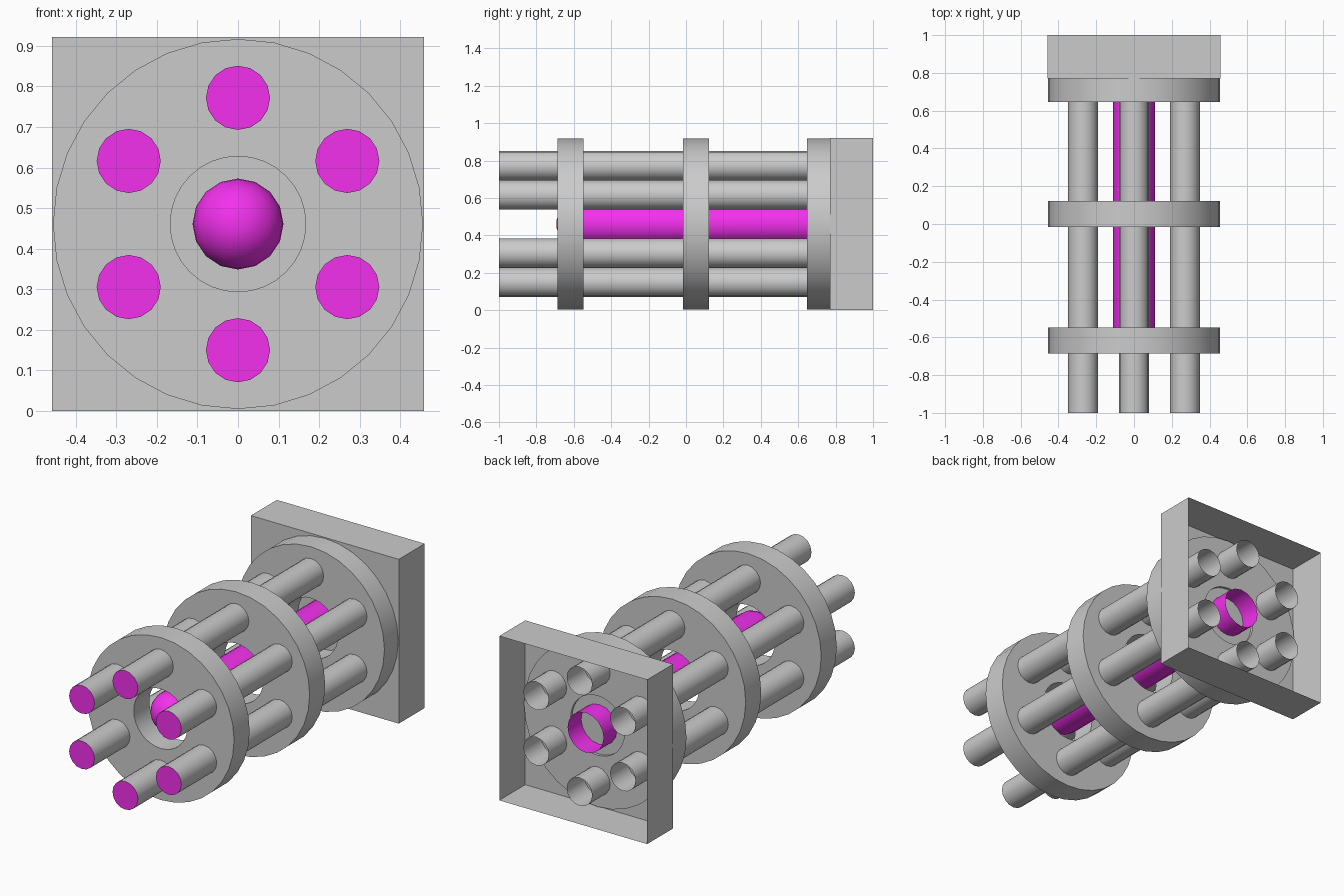
import bpy, bmesh, math

if "Cube" in bpy.data.objects:
    bpy.data.objects.remove(bpy.data.objects["Cube"])

CZ = 0.461          # height of the barrel axis
pink = bpy.data.materials.new("magenta")
pink.diffuse_color = (0.9, 0.03, 0.85, 1)
pink.use_nodes = True
pink.node_tree.nodes["Principled BSDF"].inputs["Base Color"].default_value = pink.diffuse_color
grey = bpy.data.materials.new("grey")
grey.diffuse_color = (0.8, 0.8, 0.8, 1)
grey.use_nodes = True
grey.node_tree.nodes["Principled BSDF"].inputs["Base Color"].default_value = grey.diffuse_color


def finish(name, bm, mats=()):
    me = bpy.data.meshes.new(name)
    bm.to_mesh(me)
    bm.free()
    ob = bpy.data.objects.new(name, me)
    bpy.context.collection.objects.link(ob)
    for m in mats:
        me.materials.append(m)
    bpy.ops.object.select_all(action='DESELECT')
    ob.select_set(True)
    bpy.context.view_layer.objects.active = ob
    return ob


def lathe(name, profile, sides, x=0, z=CZ, closed=False, cap=False, mats=(), cap_mat=0):
    """Revolve (radius, y) points, listed front to back on the outside, about a y axis."""
    bm = bmesh.new()
    rings = []
    for r, y in profile:
        rings.append([bm.verts.new((x + r * math.sin(2 * math.pi * i / sides), y,
                                    z + r * math.cos(2 * math.pi * i / sides)))
                      for i in range(sides)])
    pairs = list(zip(rings, rings[1:]))
    if closed:
        pairs.append((rings[-1], rings[0]))
    for a, b in pairs:
        for i in range(sides):
            j = (i + 1) % sides
            bm.faces.new((a[i], b[i], b[j], a[j]))
    if cap:
        bm.faces.new(rings[0]).material_index = cap_mat
    bmesh.ops.remove_doubles(bm, verts=bm.verts, dist=1e-5)
    bm.normal_update()
    # front ring edge / first side face must point outward
    bmesh.ops.recalc_face_normals(bm, faces=bm.faces)
    ob = finish(name, bm, mats)
    bpy.ops.object.shade_smooth_by_angle(angle=math.radians(40))
    return ob


# rear housing, open at the back
bm = bmesh.new()
bmesh.ops.create_cube(bm, size=1)
for v in bm.verts:
    v.co = (v.co.x * 0.918, 0.885 + v.co.y * 0.23, CZ + v.co.z * 0.922)
bm.normal_update()
bmesh.ops.delete(bm, geom=[f for f in bm.faces if f.normal.y > 0.9], context='FACES_ONLY')
finish("rear_housing", bm)

# three clamp discs with a centre hole
for n, y in enumerate((-0.686, -0.016, 0.647)):
    lathe(f"clamp_disc_{n + 1}",
          [(0.167, y), (0.456, y), (0.456, y + 0.138), (0.167, y + 0.138)],
          32, closed=True)

# six barrels, coloured front caps, open at the back
for k in range(6):
    a = k * math.pi / 3
    lathe(f"barrel_{k + 1}", [(0.079, -1), (0.079, 0.945)], 16,
          x=0.311 * math.sin(a), z=CZ + 0.311 * math.cos(a),
          cap=True, mats=(grey, pink), cap_mat=1)

# centre rod with a domed front
R, tip = 0.112, -0.694
dome = [(R * math.sin(t), tip + R - R * math.cos(t))
        for t in (i * math.pi / 16 for i in range(1, 9))]
lathe("centre_rod", dome + [(R, 0.89)], 16, cap=True, mats=(pink,))
